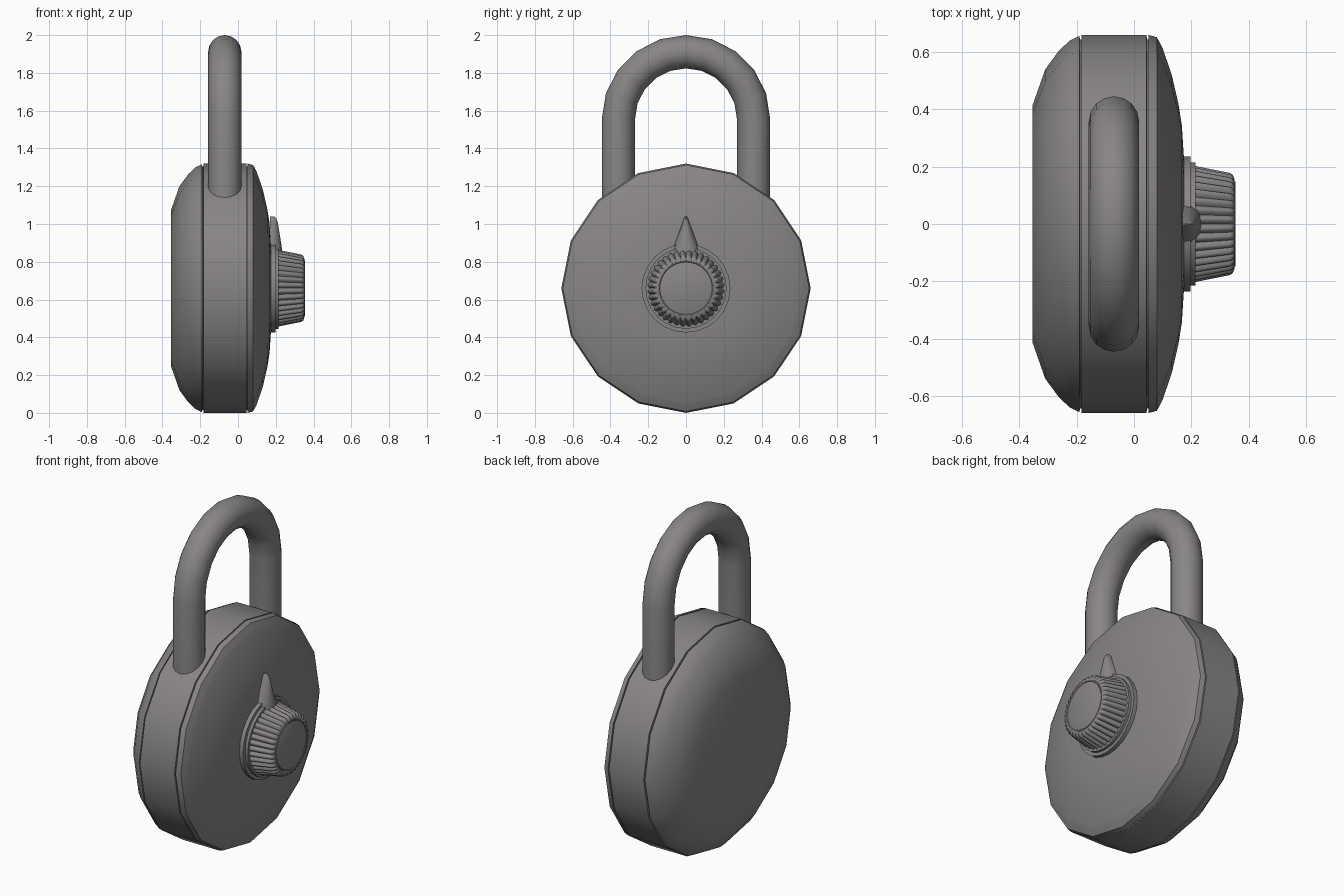
import bpy, bmesh, math
from math import sin, cos, pi

if "Cube" in bpy.data.objects:
    bpy.data.objects.remove(bpy.data.objects["Cube"])

CZ = 0.66  # height of the dial axis

metal = bpy.data.materials.new("dark_grey_metal")
metal.diffuse_color = (0.25, 0.235, 0.235, 1)
metal.use_nodes = True
metal.node_tree.nodes["Principled BSDF"].inputs["Base Color"].default_value = metal.diffuse_color


def loft(name, rings, angle):
    """Skin a list of closed rings, cap both ends, smooth by angle."""
    bm = bmesh.new()
    rows = [[bm.verts.new(p) for p in ring] for ring in rings]
    n = len(rows[0])
    for a, b in zip(rows, rows[1:]):
        for i in range(n):
            j = (i + 1) % n
            bm.faces.new((a[i], a[j], b[j], b[i]))
    bm.faces.new(rows[0][::-1])
    bm.faces.new(rows[-1])
    bmesh.ops.recalc_face_normals(bm, faces=bm.faces)
    me = bpy.data.meshes.new(name)
    bm.to_mesh(me)
    bm.free()
    ob = bpy.data.objects.new(name, me)
    bpy.context.collection.objects.link(ob)
    me.materials.append(metal)
    bpy.ops.object.select_all(action='DESELECT')
    ob.select_set(True)
    bpy.context.view_layer.objects.active = ob
    bpy.ops.object.shade_smooth_by_angle(angle=math.radians(angle))
    return ob


def lathe(name, profile, n, angle=30):
    """Turn (x, radius) points around the dial axis."""
    return loft(name, [[(x, r * sin(2 * pi * i / n), CZ + r * cos(2 * pi * i / n))
                        for i in range(n)] for x, r in profile], angle)


# Body: domed back, flat band between two seam grooves, shallow dished front
lathe("body", [
    (-0.354, 0.415), (-0.310, 0.540), (-0.262, 0.605), (-0.225, 0.640),
    (-0.190, 0.657), (-0.189, 0.645), (-0.184, 0.645), (-0.183, 0.660),
    (0.044, 0.660), (0.045, 0.645), (0.050, 0.645), (0.051, 0.660),
    (0.080, 0.652), (0.098, 0.618), (0.102, 0.608), (0.132, 0.520),
    (0.155, 0.420), (0.167, 0.345), (0.175, 0.220), (0.176, 0.10)], 16)

# Stepped plate under the dial
lathe("dial_plate", [(0.16, 0.235), (0.198, 0.235), (0.198, 0.215),
                     (0.215, 0.215), (0.215, 0.10)], 24)

# Knurled dial: rounded ridges along a tapered knob
RIDGES, PER = 36, 6
n = RIDGES * PER
rings = []
for x, r, depth in [(0.205, 0.205, 0.014), (0.335, 0.179, 0.014),
                    (0.345, 0.172, 0.012), (0.351, 0.156, 0.005)]:
    ring = []
    for i in range(n):
        rr = r - depth * (1 - abs(sin(pi * i / PER)))
        a = 2 * pi * i / n
        ring.append((x, rr * sin(a), CZ + rr * cos(a)))
    rings.append(ring)
loft("dial_grip", rings, 40)

# Dial cap with a thin raised rim
lathe("dial_cap", [(0.33, 0.150), (0.354, 0.148), (0.354, 0.142),
                   (0.350, 0.137), (0.350, 0.05)], 32)

# Pointer: half cone lying on the face, rounded at the tip
rings = []
for z, w, d in [(0.82, 0.088, 0.068), (0.86, 0.073, 0.064), (0.94, 0.043, 0.052),
                (1.01, 0.017, 0.040), (1.03, 0.010, 0.032), (1.04, 0.003, 0.020)]:
    rings.append([(0.17 + d * sin(pi * k / 8), w * cos(pi * k / 8), z)
                  for k in range(9)])
loft("pointer", rings, 50)

# Shackle: round bar swept along a U path
BAR, R, SX, ZC = 0.088, 0.358, -0.07, 1.554
path = [(R, 1.05, 0)]
path += [(R * cos(a), ZC + R * sin(a), a) for a in [pi * k / 10 for k in range(11)]]
path += [(-R, 1.05, pi)]
rings = []
for y, z, a in path:
    ring = []
    for i in range(16):
        t = 2 * pi * i / 16
        o = BAR * cos(t)
        ring.append((SX + BAR * sin(t), y + o * cos(a), z + o * sin(a)))
    rings.append(ring)
loft("shackle", rings, 50)
